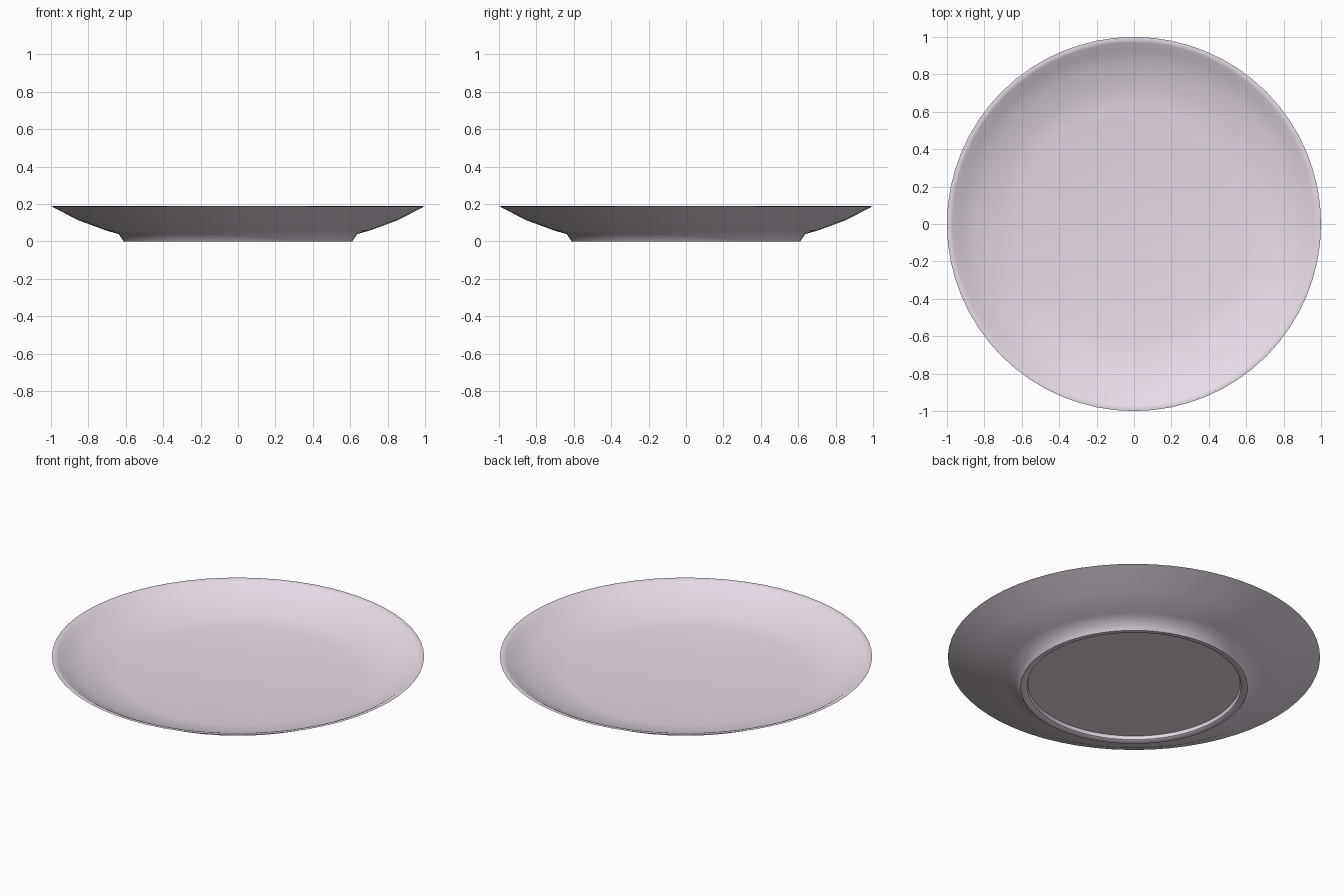
import bpy, bmesh, math

if "Cube" in bpy.data.objects:
    bpy.data.objects.remove(bpy.data.objects["Cube"])

SEGMENTS = 64

# Half cross-section (radius, height), from the recessed underside round to the dish floor
PROFILE = [
    (0.57, 0.025), (0.575, 0.006), (0.585, 0.0), (0.61, 0.0),   # foot ring
    (0.638, 0.04), (0.70, 0.057), (0.85, 0.112), (0.985, 0.181),  # outer wall
    (1.0, 0.187), (0.985, 0.189), (0.97, 0.183),                # rim
    (0.93, 0.156), (0.85, 0.122), (0.73, 0.086), (0.63, 0.069),  # inner wall
]


def lathe(name, profile, segments):
    bm = bmesh.new()
    rings = []
    for r, z in profile:
        rings.append([bm.verts.new((r * math.cos(2 * math.pi * i / segments),
                                    r * math.sin(2 * math.pi * i / segments), z))
                      for i in range(segments)])
    for a, b in zip(rings, rings[1:]):
        for i in range(segments):
            j = (i + 1) % segments
            bm.faces.new((a[i], a[j], b[j], b[i]))
    # Underside and dish floor
    bm.faces.new(rings[0][::-1])
    bm.faces.new(rings[-1])
    bmesh.ops.recalc_face_normals(bm, faces=bm.faces)
    mesh = bpy.data.meshes.new(name)
    bm.to_mesh(mesh)
    bm.free()
    obj = bpy.data.objects.new(name, mesh)
    bpy.context.collection.objects.link(obj)
    return obj


plate = lathe("plate", PROFILE, SEGMENTS)

# Pale lilac glaze
glaze = bpy.data.materials.new("lilac_glaze")
glaze.diffuse_color = (0.80, 0.71, 0.80, 1)
glaze.use_nodes = True
glaze.node_tree.nodes["Principled BSDF"].inputs["Base Color"].default_value = glaze.diffuse_color
plate.data.materials.append(glaze)

bpy.context.view_layer.objects.active = plate
plate.select_set(True)
bpy.ops.object.shade_smooth_by_angle(angle=math.radians(40))
